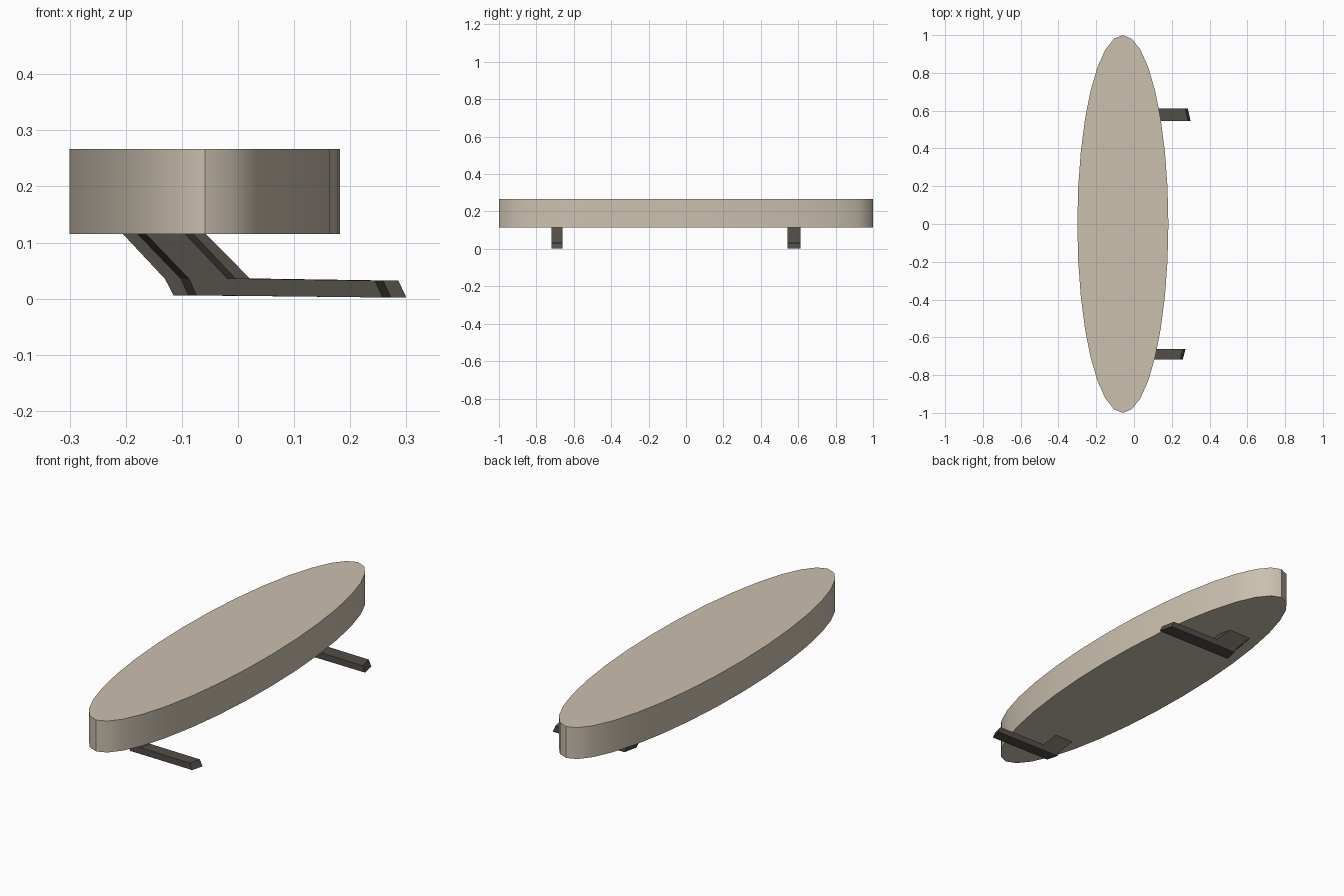
import bpy, bmesh, math

if "Cube" in bpy.data.objects:
    bpy.data.objects.remove(bpy.data.objects["Cube"])


def material(name, rgb):
    m = bpy.data.materials.new(name)
    m.diffuse_color = (*rgb, 1)
    m.use_nodes = True
    m.node_tree.nodes["Principled BSDF"].inputs["Base Color"].default_value = m.diffuse_color
    return m


def loft(name, lower, upper, mat):
    """Solid between two matching point rings."""
    bm = bmesh.new()
    a = [bm.verts.new(p) for p in lower]
    b = [bm.verts.new(p) for p in upper]
    n = len(a)
    bm.faces.new(a)
    bm.faces.new(b)
    for i in range(n):
        j = (i + 1) % n
        bm.faces.new((a[i], a[j], b[j], b[i]))
    bmesh.ops.recalc_face_normals(bm, faces=bm.faces)
    me = bpy.data.meshes.new(name)
    bm.to_mesh(me)
    bm.free()
    me.materials.append(mat)
    ob = bpy.data.objects.new(name, me)
    bpy.context.collection.objects.link(ob)
    return ob


beige = material("warm beige", (0.60, 0.53, 0.43))
dark = material("dark brown grey", (0.085, 0.075, 0.065))

# Oval top slab
ring = [(-0.059 + 0.241 * math.sin(2 * math.pi * i / 32),
         math.cos(2 * math.pi * i / 32)) for i in range(32)]
slab = loft("oval_top", [(x, y, 0.115) for x, y in ring],
            [(x, y, 0.267) for x, y in ring], beige)
bpy.context.view_layer.objects.active = slab
slab.select_set(True)
bpy.ops.object.shade_smooth_by_angle(angle=math.radians(30))


# Bent legs: wide profile on the inner side, narrower on the outer side
def leg(name, y_in, y_out, top, knee, heel, toe, instep, inset):
    def profile(y, d):
        return [(top[0] + d, y, 0.115), (knee[0] + d, y, 0.035),
                (heel + d, y, 0.006), (toe - d, y, 0.002),
                (toe - 0.014 - d, y, 0.032), (instep - d, y, 0.036),
                (top[1] - d, y, 0.115)]
    loft(name, profile(y_in, 0), profile(y_out, inset), dark)


leg("front_leg", -0.661, -0.718, (-0.179, -0.079), (-0.102,), -0.089,
    0.273, -0.004, 0.015)
leg("back_leg", 0.544, 0.612, (-0.205, -0.057), (-0.130,), -0.115,
    0.300, 0.021, 0.015)
